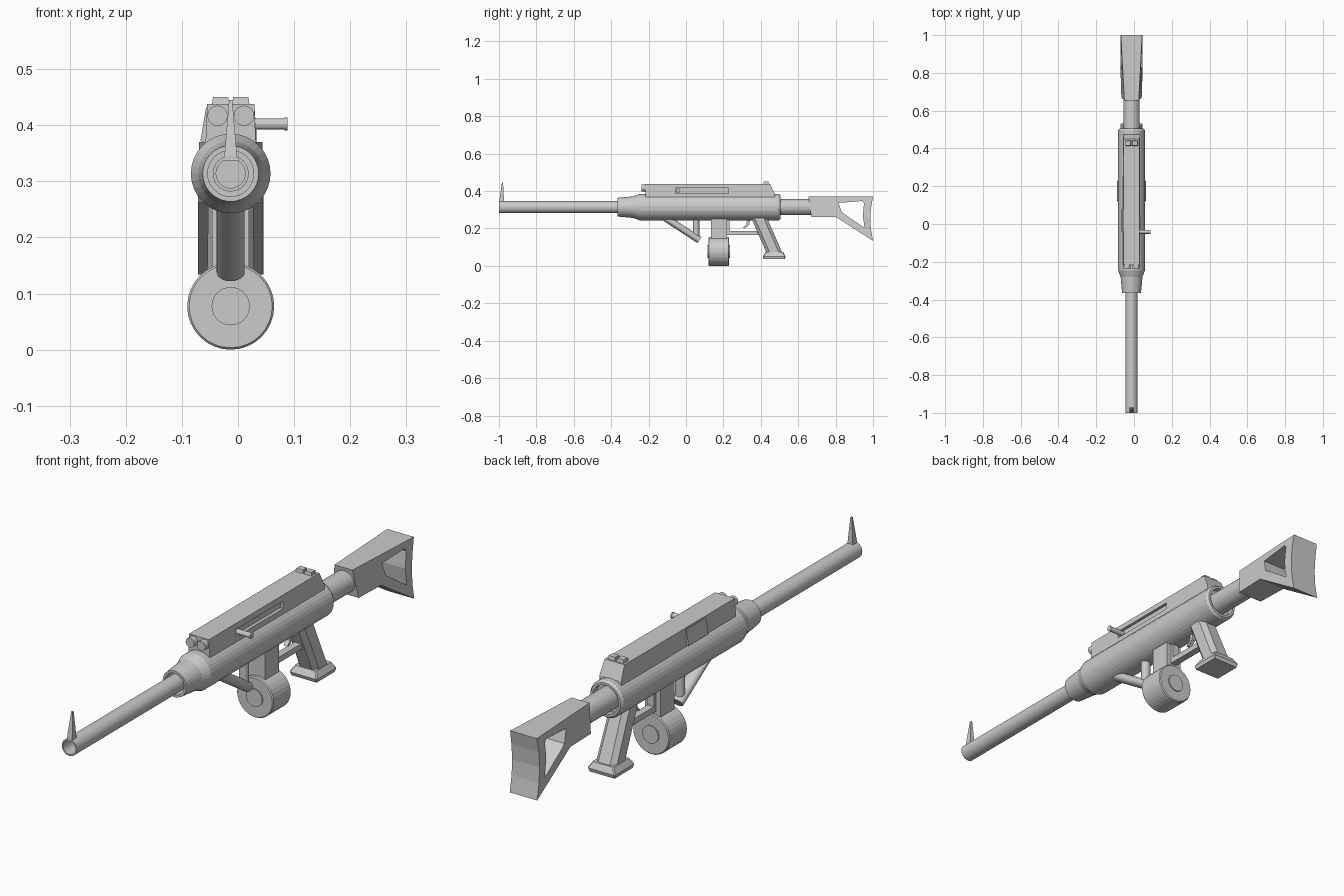
import bpy, bmesh, math
from mathutils import Vector

if "Cube" in bpy.data.objects:
    bpy.data.objects.remove(bpy.data.objects["Cube"])

CX, CZ = -0.013, 0.314   # bore axis


def finish(name, bm):
    bmesh.ops.recalc_face_normals(bm, faces=bm.faces)
    me = bpy.data.meshes.new(name)
    bm.to_mesh(me)
    bm.free()
    ob = bpy.data.objects.new(name, me)
    bpy.context.collection.objects.link(ob)
    return ob


def lathe(name, prof, cx=CX, cz=CZ, n=32):
    """Revolve a closed (y, radius) loop about an axis along y."""
    bm = bmesh.new()
    rings = []
    for y, r in prof:
        if r == 0:
            rings.append([bm.verts.new((cx, y, cz))] * n)
        else:
            rings.append([bm.verts.new((cx + r * math.sin(2 * math.pi * i / n), y,
                                        cz + r * math.cos(2 * math.pi * i / n))) for i in range(n)])
    for k in range(len(rings)):
        a, b = rings[k], rings[(k + 1) % len(rings)]
        if a[0] is a[1] and b[0] is b[1]:
            continue
        for i in range(n):
            j = (i + 1) % n
            quad = list(dict.fromkeys((a[i], a[j], b[j], b[i])))
            bm.faces.new(quad)
    return finish(name, bm)


def prism(name, prof, hw, cx=CX):
    """Side profile (y, z) widened in x; hw is a number or a function of y, z."""
    f = hw if callable(hw) else (lambda y, z: hw)
    bm = bmesh.new()
    left = [bm.verts.new((cx - f(y, z), y, z)) for y, z in prof]
    right = [bm.verts.new((cx + f(y, z), y, z)) for y, z in prof]
    bm.faces.new(left)
    bm.faces.new(right[::-1])
    for i in range(len(prof)):
        j = (i + 1) % len(prof)
        bm.faces.new((left[i], left[j], right[j], right[i]))
    return finish(name, bm)


def loft(name, sections):
    """Join equal-length closed rings of 3D points."""
    bm = bmesh.new()
    rings = [[bm.verts.new(p) for p in s] for s in sections]
    n = len(rings[0])
    bm.faces.new(rings[0])
    bm.faces.new(rings[-1][::-1])
    for a, b in zip(rings, rings[1:]):
        for i in range(n):
            j = (i + 1) % n
            bm.faces.new((a[i], a[j], b[j], b[i]))
    return finish(name, bm)


def rod(name, a, b, rx, ry, n=24):
    """Cylinder between two points with an elliptical section."""
    a, b = Vector(a), Vector(b)
    d = (b - a).normalized()
    u = Vector((1, 0, 0)) if abs(d.x) < 0.9 else Vector((0, 1, 0))
    v = d.cross(u)
    ring = [u * rx * math.cos(2 * math.pi * i / n) + v * ry * math.sin(2 * math.pi * i / n) for i in range(n)]
    return loft(name, [[a + p for p in ring], [b + p for p in ring]])


def cut(ob, cutter):
    m = ob.modifiers.new("cut", 'BOOLEAN')
    m.operation, m.solver, m.object = 'DIFFERENCE', 'EXACT', cutter
    bpy.context.view_layer.objects.active = ob
    bpy.ops.object.modifier_apply(modifier=m.name)
    bpy.data.objects.remove(cutter)


# Barrel, receiver tube with tapered hollow nose, and stock tube
lathe("barrel", [(-1, 0.026), (-1, 0.032), (-0.3, 0.032), (-0.3, 0), (-0.9, 0), (-0.9, 0.026)])
lathe("receiver_tube", [(-0.3, 0), (-0.3, 0.041), (-0.365, 0.041), (-0.365, 0.05), (-0.28, 0.058),
                        (-0.245, 0.071), (0.495, 0.071), (0.505, 0.064), (0.505, 0.055),
                        (0.48, 0.055), (0.48, 0)])
lathe("stock_tube", [(0.47, 0), (0.47, 0.043), (0.68, 0.043), (0.68, 0)])

# Front sight spike
loft("front_sight", [
    [(CX + sx * w, y, z) for sx, y in ((-1, y0), (1, y0), (1, y1), (-1, y1))]
    for w, y0, y1, z in ((0.012, -1.0, -0.972, 0.337), (0.003, -0.984, -0.978, 0.445))])

# Upper housing with sloped rear and a slot on the right side
housing = prism("upper_housing", [(-0.217, 0.34), (-0.217, 0.438), (0.45, 0.438), (0.475, 0.385), (0.475, 0.34)],
                lambda y, z: 0.042 if z > 0.43 else 0.046)
cut(housing, prism("slot_cutter", [(-0.057, 0.388), (-0.057, 0.416), (0.228, 0.416), (0.228, 0.388)],
                   0.02, CX + 0.052))
rod("bolt_handle", (0.01, -0.042, 0.402), (0.083, -0.042, 0.402), 0.010, 0.010, 16)
rod("bolt_handle_cap", (0.083, -0.042, 0.402), (0.088, -0.042, 0.402), 0.0115, 0.0115, 16)

# Wedge cover on the left side
loft("ejection_cover", [[(-0.04, y, 0.36), (-0.067, y, 0.372), (-0.057, y, 0.432), (-0.04, y, 0.432)]
                        for y in (-0.04, 0.08)])

# Twin front plugs and twin rear sight blocks
for side, s in (("left", -1), ("right", 1)):
    lathe("front_plug_" + side, [(-0.238, 0), (-0.238, 0.018), (-0.2, 0.018), (-0.2, 0)],
          CX + s * 0.0235, 0.417, 20)
    prism("rear_sight_" + side, [(0.412, 0.43), (0.416, 0.45), (0.44, 0.45), (0.445, 0.43)],
          lambda y, z: 0.0135 if z > 0.44 else 0.0165, CX + s * 0.018)

# Magazine well and drum with raised hubs
prism("magazine_well", [(0.135, 0.12), (0.135, 0.27), (0.22, 0.27), (0.22, 0.12)], 0.033)
lathe("drum_magazine", [(0.116, 0), (0.116, 0.034), (0.12, 0.034), (0.12, 0.074), (0.124, 0.0775),
                        (0.226, 0.0775), (0.23, 0.074), (0.23, 0.034), (0.234, 0.034), (0.234, 0)], CX, 0.0775)

# Trigger guard and curved trigger
prism("trigger_guard", [(0.215, 0.165), (0.215, 0.255), (0.232, 0.255), (0.232, 0.187),
                        (0.40, 0.187), (0.40, 0.165)], 0.014)
prism("trigger", [(0.305, 0.203), (0.322, 0.22), (0.328, 0.26), (0.345, 0.26), (0.338, 0.22), (0.314, 0.2)], 0.008)

# Raked pistol grip with chamfered edges, and flared foot


def grip_ring(y0, y1, z, w, c):
    return [(CX + sx, y, z) for sx, y in (
        (-w + c, y0), (w - c, y0), (w, y0 + c), (w, y1 - c), (w - c, y1), (-w + c, y1), (-w, y1 - c), (-w, y0 + c))]


loft("pistol_grip", [grip_ring(0.345, 0.43, 0.265, 0.04, 0.018), grip_ring(0.43, 0.515, 0.07, 0.043, 0.018)])
loft("grip_foot", [grip_ring(0.425, 0.52, 0.073, 0.045, 0.004), grip_ring(0.41, 0.532, 0.05, 0.058, 0.004),
                   grip_ring(0.415, 0.528, 0.036, 0.055, 0.004)])

# Angled fore brace and its upright post
rod("fore_brace", (CX, -0.12, 0.263), (CX, 0.072, 0.138), 0.025, 0.019)
rod("brace_post", (CX, 0.054, 0.15), (CX, 0.054, 0.27), 0.018, 0.017)

# Skeleton shoulder stock with concave butt
stock = prism("shoulder_stock",
              [(0.655, 0.370), (1.0, 0.370), (0.99, 0.315), (0.985, 0.255), (0.989, 0.195), (1.0, 0.134),
               (0.80, 0.262), (0.67, 0.262)],
              lambda y, z: min(0.058, 0.038 + 0.053 * (y - 0.655) + 0.14 * (0.37 - z)))
cut(stock, prism("stock_cutter", [(0.816, 0.337), (0.944, 0.347), (0.952, 0.335), (0.945, 0.27),
                                  (0.955, 0.203), (0.832, 0.287)], 0.2))
